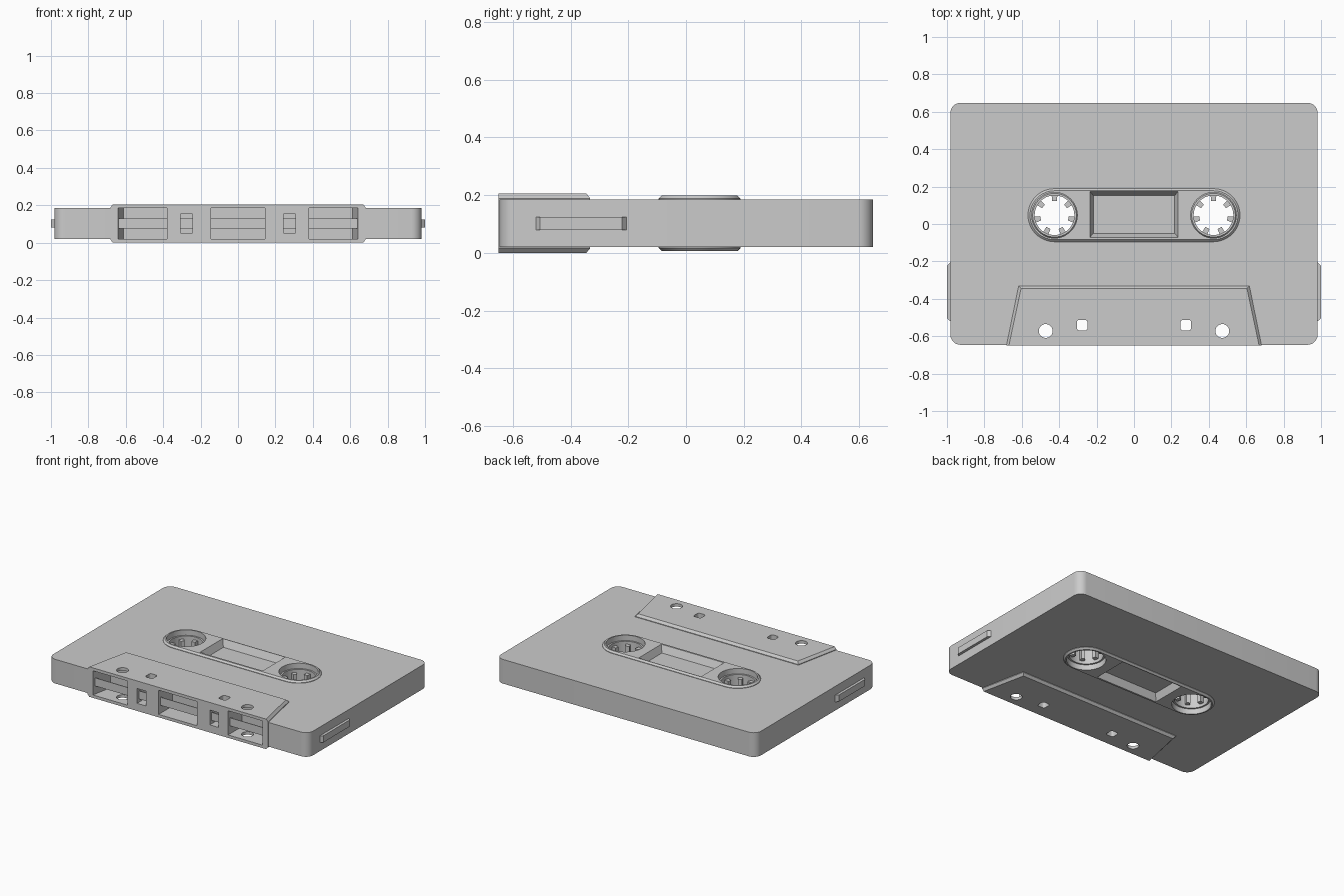
import bpy, bmesh, math

if "Cube" in bpy.data.objects:
    bpy.data.objects.remove(bpy.data.objects["Cube"])

FRONT, MID = -0.65, 0.1025
HUB_X, HUB_Y = 0.425, 0.047


def loft(name, layers):
    """Closed solid through matching outlines: [(points, z), ...] from bottom to top."""
    bm = bmesh.new()
    rings = [[bm.verts.new((x, y, z)) for x, y in pts] for pts, z in layers]
    n = len(rings[0])
    for a, b in zip(rings, rings[1:]):
        for i in range(n):
            j = (i + 1) % n
            bm.faces.new((a[i], a[j], b[j], b[i]))
    bm.faces.new(rings[0][::-1])
    bm.faces.new(rings[-1])
    bmesh.ops.recalc_face_normals(bm, faces=bm.faces)
    me = bpy.data.meshes.new(name)
    bm.to_mesh(me)
    bm.free()
    ob = bpy.data.objects.new(name, me)
    bpy.context.collection.objects.link(ob)
    return ob


def arc(cx, cy, r, a0, a1, n):
    return [(cx + r * math.cos(math.radians(a0 + (a1 - a0) * i / n)),
             cy + r * math.sin(math.radians(a0 + (a1 - a0) * i / n))) for i in range(n + 1)]


def circle(cx, cy, r, n=48):
    return arc(cx, cy, r, 0, 360, n)[:-1]


def rect(x0, x1, y0, y1):
    return [(x0, y0), (x1, y0), (x1, y1), (x0, y1)]


def rounded(x0, x1, y0, y1, r, n=8):
    return (arc(x1 - r, y1 - r, r, 0, 90, n) + arc(x0 + r, y1 - r, r, 90, 180, n)
            + arc(x0 + r, y0 + r, r, 180, 270, n) + arc(x1 - r, y0 + r, r, 270, 360, n))


def stadium(r):
    return arc(HUB_X, HUB_Y, r, -90, 90, 24) + arc(-HUB_X, HUB_Y, r, 90, 270, 24)


def trapezoid(inset):
    x0, x1, y = 0.682 - inset, 0.617 - inset, -0.332 - inset
    return [(-x0, FRONT), (x0, FRONT), (x1, y), (-x1, y)]


def boolean(target, tool, op):
    m = target.modifiers.new("cut", 'BOOLEAN')
    m.object, m.operation, m.solver = tool, op, 'EXACT'
    bpy.context.view_layer.objects.active = target
    bpy.ops.object.modifier_apply(modifier=m.name)
    bpy.data.objects.remove(tool)


def smooth(ob):
    bpy.ops.object.select_all(action='DESELECT')
    ob.select_set(True)
    bpy.context.view_layer.objects.active = ob
    bpy.ops.object.shade_smooth_by_angle(angle=math.radians(25))


# Shell with the thick front section and the raised reel panel
outline = rounded(-0.982, 0.982, -0.646, 0.648, 0.055)
shell = loft("shell", [(outline, 0.02), (outline, 0.185)])
boolean(shell, loft("head_section", [(trapezoid(0.013), 0), (trapezoid(0), 0.016),
                                     (trapezoid(0), 0.189), (trapezoid(0.013), 0.205)]), 'UNION')
boolean(shell, loft("reel_panel", [(stadium(0.131), 0.006), (stadium(0.142), 0.017),
                                   (stadium(0.142), 0.188), (stadium(0.131), 0.199)]), 'UNION')

cutters = []
for s in (-1, 1):
    # Reel openings, round and square guide holes
    cutters.append(loft("reel_hole", [(circle(s * HUB_X, HUB_Y, 0.122), -0.1),
                                      (circle(s * HUB_X, HUB_Y, 0.122), 0.3)]))
    c = circle(s * 0.472, -0.572, 0.037, 32)
    cutters.append(loft("round_hole", [(c, -0.1), (c, 0.3)]))
    q = rounded(s * 0.277 - 0.028, s * 0.277 + 0.028, -0.57, -0.512, 0.014, 4)
    cutters.append(loft("square_hole", [(q, -0.1), (q, 0.3)]))
    # Outer pockets and small slots in the front edge
    p = [(s * 0.38, -0.7), (s * 0.651, -0.7), (s * 0.613, -0.5), (s * 0.38, -0.5)]
    cutters.append(loft("outer_pocket", [(p, 0.02), (p, 0.185)]))
    p = rect(s * 0.275 - 0.033, s * 0.275 + 0.033, -0.7, -0.505)
    cutters.append(loft("small_slot", [(p, 0.052), (p, 0.153)]))
    # Sloped window recess on top and underside
    wide, tight = rect(-0.238, 0.238, -0.073, 0.175), rect(-0.217, 0.217, -0.05, 0.152)
    cutters.append(loft("window_recess", [(tight, MID + s * 0.05), (wide, MID + s * 0.1)]))
p = rect(-0.145, 0.145, -0.7, -0.5)
cutters.append(loft("centre_pocket", [(p, 0.02), (p, 0.185)]))
for c in cutters:
    boolean(shell, c, 'DIFFERENCE')
smooth(shell)

# Tape running behind the front openings
strip = rect(-0.645, 0.645, -0.631, -0.626)
loft("tape", [(strip, 0.075), (strip, 0.13)])

for s, side in ((-1, "left"), (1, "right")):
    cx = s * HUB_X
    # Reel hub ring with seven drive teeth
    hub = loft(side + "_hub", [(circle(cx, HUB_Y, 0.117), 0.04), (circle(cx, HUB_Y, 0.123), 0.05),
                               (circle(cx, HUB_Y, 0.123), 0.155), (circle(cx, HUB_Y, 0.117), 0.165)])
    bore = circle(cx, HUB_Y, 0.106)
    boolean(hub, loft("bore", [(bore, -0.1), (bore, 0.3)]), 'DIFFERENCE')
    smooth(hub)
    for k in range(7):
        a = math.radians(90 + k * 360 / 7)
        ca, sa = math.cos(a), math.sin(a)
        tooth = [(cx + u * ca - v * sa, HUB_Y + u * sa + v * ca)
                 for u, v in ((0.076, -0.012), (0.11, -0.016), (0.11, 0.016), (0.076, 0.012))]
        loft(f"{side}_tooth_{k + 1}", [(tooth, 0.06), (tooth, 0.145)])
    # Side grip with tapered ends
    grip = [(s * 0.975, -0.525), (s * 1.0, -0.505), (s * 1.0, -0.222), (s * 0.975, -0.2)]
    loft(side + "_grip", [(grip, 0.08), (grip, 0.125)])
